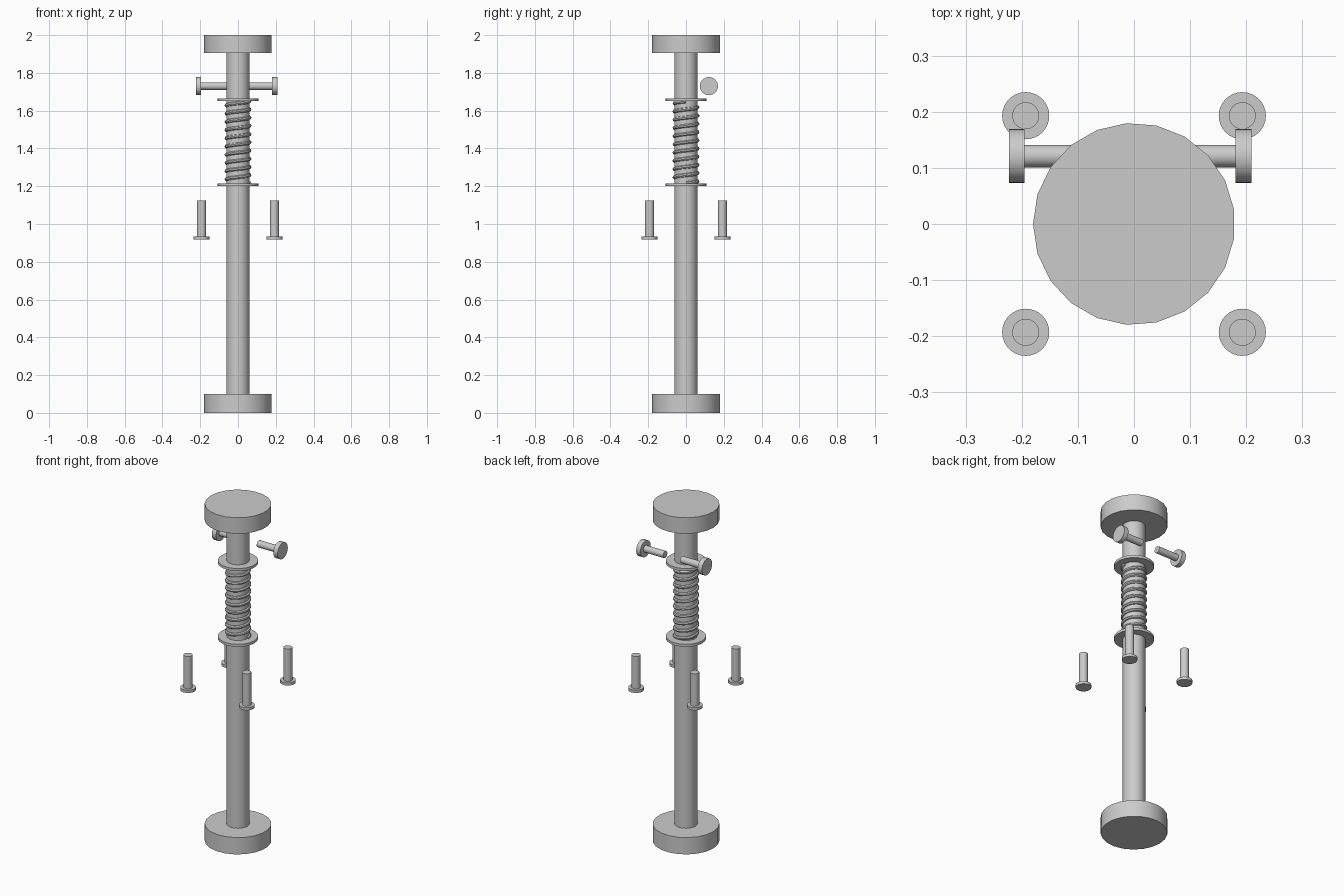
import bpy
from math import cos, sin, pi, radians

cube = bpy.data.objects.get("Cube")
if cube:
    bpy.data.objects.remove(cube, do_unlink=True)

GREY = (0.6, 0.6, 0.6, 1)
steel = bpy.data.materials.new("plain_grey")
steel.use_nodes = True
steel.diffuse_color = GREY
steel.node_tree.nodes["Principled BSDF"].inputs["Base Color"].default_value = GREY


def finish(obj, name):
    obj.name = name
    obj.data.materials.clear()
    obj.data.materials.append(steel)
    bpy.ops.object.select_all(action="DESELECT")
    obj.select_set(True)
    bpy.context.view_layer.objects.active = obj
    bpy.ops.object.shade_smooth_by_angle(angle=radians(30))


def cylinder(name, radius, start, end, center=(0, 0), sides=32, along_x=False):
    """Cylinder from start to end along z (center = x, y) or along x (center = y, z)."""
    mid = (start + end) / 2
    a, b = center
    bpy.ops.mesh.primitive_cylinder_add(
        vertices=sides, radius=radius, depth=end - start,
        location=(mid, a, b) if along_x else (a, b, mid),
        rotation=(0, pi / 2, 0) if along_x else (0, 0, pi / 2))
    finish(bpy.context.object, name)


# Central rod with a thick cap at each end
cylinder("rod", 0.061, 0, 2)
cylinder("base_cap", 0.18, 0, 0.1, sides=21)
cylinder("top_cap", 0.18, 1.905, 2, sides=21)

# Thin collars holding the spring
cylinder("lower_collar", 0.108, 1.2, 1.215)
cylinder("upper_collar", 0.108, 1.65, 1.665)

# Coil spring wound around the rod
TURNS, STEPS = 10, 32
Z0, Z1, COIL = 1.215, 1.65, 0.061
count = TURNS * STEPS + 1
curve = bpy.data.curves.new("spring", "CURVE")
curve.dimensions = "3D"
curve.bevel_depth = 0.01
curve.bevel_resolution = 2
curve.use_fill_caps = True
path = curve.splines.new("POLY")
path.points.add(count - 1)
for i, p in enumerate(path.points):
    a = 2 * pi * i / STEPS
    p.co = (COIL * cos(a), COIL * sin(a), Z0 + (Z1 - Z0) * i / (count - 1), 1)
spring = bpy.data.objects.new("spring", curve)
bpy.context.collection.objects.link(spring)
bpy.ops.object.select_all(action="DESELECT")
spring.select_set(True)
bpy.context.view_layer.objects.active = spring
bpy.ops.object.convert(target="MESH")
finish(bpy.context.object, "spring")

# Four upright bolts around the rod, heads down
for sx, side in ((1, "left"), (-1, "right")):
    for sy, end in ((-1, "front"), (1, "back")):
        spot = (sx * 0.193, sy * 0.193)
        cylinder(f"bolt_head_{end}_{side}", 0.042, 0.917, 0.933, spot)
        cylinder(f"bolt_shank_{end}_{side}", 0.024, 0.933, 1.125, spot)

# Two sideways pins behind the rod, heads outward
AXIS = (0.121, 1.73)
cylinder("pin_head_left", 0.048, 0.181, 0.209, AXIS, along_x=True)
cylinder("pin_shank_left", 0.02, 0.052, 0.181, AXIS, along_x=True)
cylinder("pin_head_right", 0.048, -0.223, -0.195, AXIS, along_x=True)
cylinder("pin_shank_right", 0.02, -0.195, -0.06, AXIS, along_x=True)
